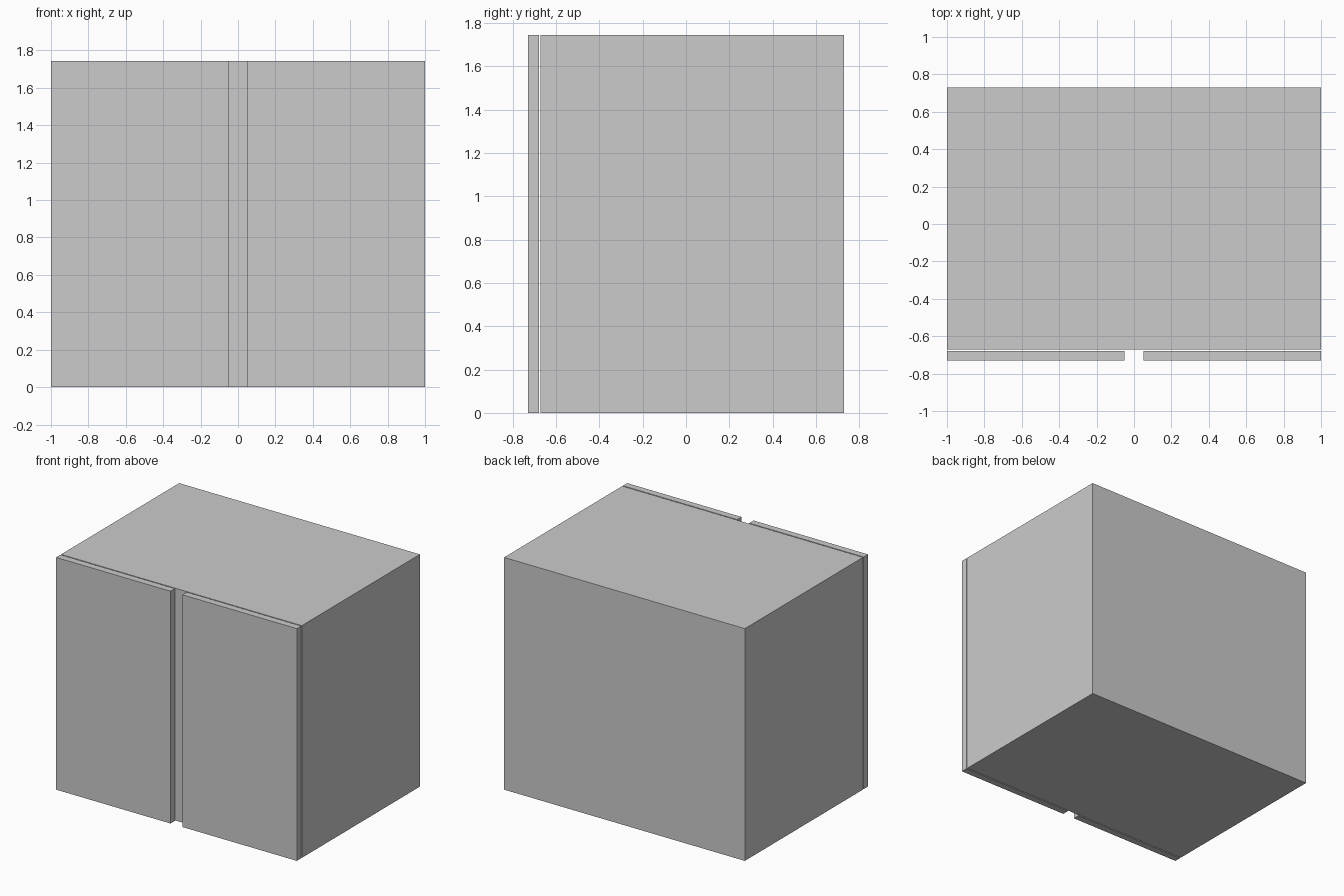
import bpy

if "Cube" in bpy.data.objects:
    bpy.data.objects.remove(bpy.data.objects["Cube"])

HEIGHT = 1.744


def box(name, x0, x1, y0, y1, z0, z1):
    bpy.ops.mesh.primitive_cube_add(
        size=1, location=((x0 + x1) / 2, (y0 + y1) / 2, (z0 + z1) / 2))
    ob = bpy.context.object
    ob.name = name
    ob.scale = (x1 - x0, y1 - y0, z1 - z0)
    bpy.ops.object.transform_apply(location=False, rotation=False, scale=True)
    return ob


# Main cabinet body
box("cabinet_body", -1, 1, -0.671, 0.73, 0, HEIGHT)

# Two door panels, set just off the body with a gap in the middle
for side, x0, x1 in (("left", -1, -0.05), ("right", 0.05, 1)):
    box(side + "_door", x0, x1, -0.73, -0.679, 0, HEIGHT)
